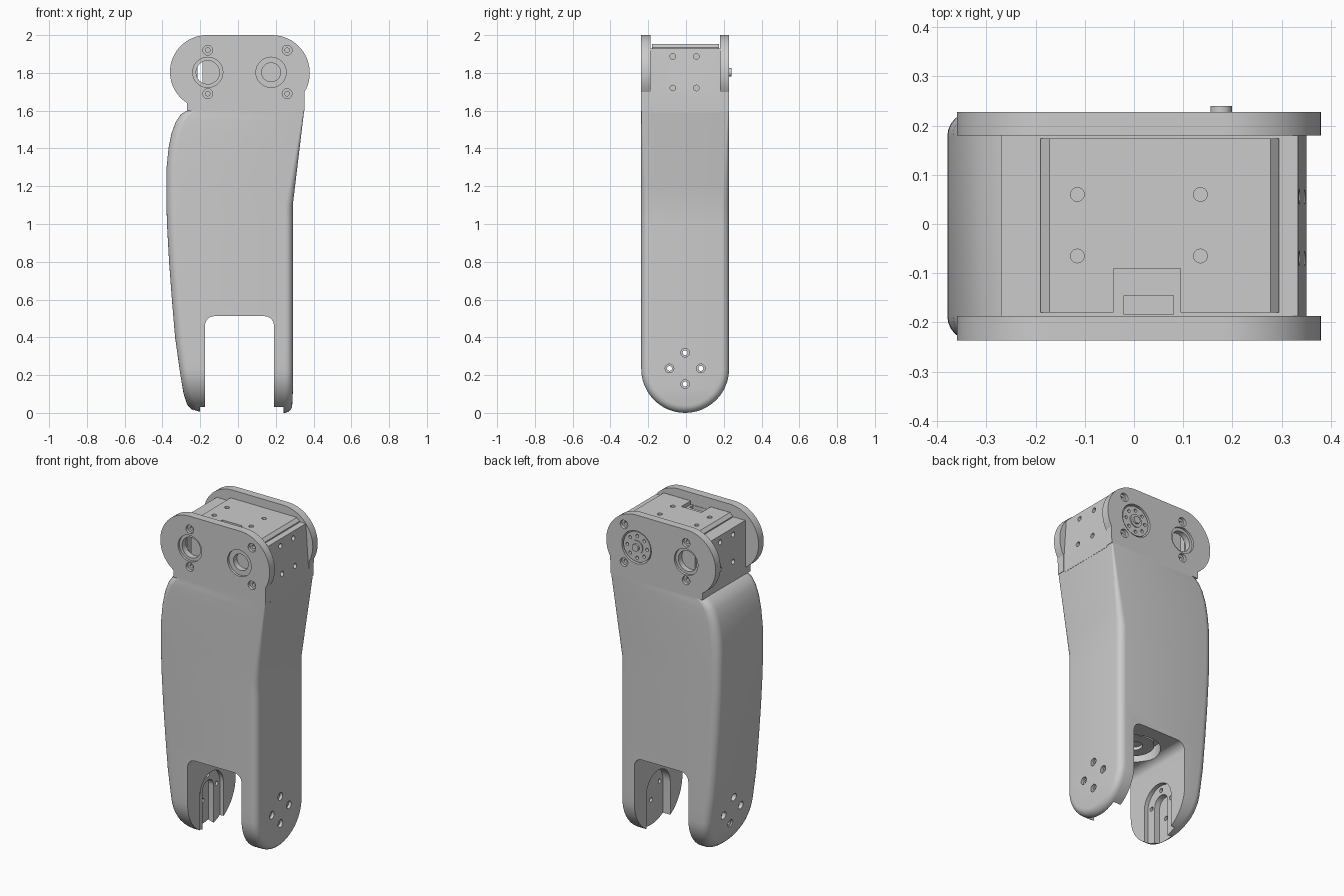
import bpy, bmesh, math

if "Cube" in bpy.data.objects:
    bpy.data.objects.remove(bpy.data.objects["Cube"])

CY, R = -0.0045, 0.2325          # body centre in y, half width / bottom radius


def finish(name, bm):
    bmesh.ops.recalc_face_normals(bm, faces=bm.faces)
    me = bpy.data.meshes.new(name)
    bm.to_mesh(me)
    bm.free()
    ob = bpy.data.objects.new(name, me)
    bpy.context.collection.objects.link(ob)
    return ob


def prism(name, pts, axis, a, b):
    """Extrude a 2D outline along an axis from a to b."""
    put = {'x': lambda u, v, t: (t, u, v),
           'y': lambda u, v, t: (u, t, v),
           'z': lambda u, v, t: (u, v, t)}[axis]
    bm = bmesh.new()
    lo = [bm.verts.new(put(u, v, a)) for u, v in pts]
    hi = [bm.verts.new(put(u, v, b)) for u, v in pts]
    bm.faces.new(lo)
    bm.faces.new(hi[::-1])
    n = len(pts)
    for i in range(n):
        j = (i + 1) % n
        bm.faces.new((lo[i], lo[j], hi[j], hi[i]))
    return finish(name, bm)


def arc(cu, cv, r, a0, a1, n):
    return [(cu + r * math.cos(math.radians(a0 + (a1 - a0) * i / n)),
             cv + r * math.sin(math.radians(a0 + (a1 - a0) * i / n))) for i in range(n + 1)]


def disc(name, u, v, r, axis, a, b, n=32):
    return prism(name, arc(u, v, r, 0, 360, n)[:-1], axis, a, b)


def rect(u0, u1, v0, v1):
    return [(u0, v0), (u1, v0), (u1, v1), (u0, v1)]


def cut(ob, cutter):
    m = ob.modifiers.new("cut", 'BOOLEAN')
    m.operation, m.solver, m.object = 'DIFFERENCE', 'EXACT', cutter
    bpy.context.view_layer.objects.active = ob
    bpy.ops.object.modifier_apply(modifier=m.name)
    bpy.data.objects.remove(cutter)


def drill(ob, u, v, r, axis, a, b, n=32):
    cut(ob, disc("cutter", u, v, r, axis, a, b, n))


def interp(table, z):
    for (z0, x0), (z1, x1) in zip(table, table[1:]):
        if z <= z1:
            return x0 + (x1 - x0) * (z - z0) / (z1 - z0)
    return table[-1][1]


# Leg shell: U-shaped outline lofted across x, with rounded edges
LEFT = [(0, -.245), (.04, -.268), (.1, -.288), (.2, -.305), (.4, -.333), (.6, -.35), (.8, -.365),
        (1, -.376), (1.15, -.38), (1.3, -.378), (1.4, -.368), (1.48, -.352), (1.54, -.33),
        (1.58, -.303), (1.6, -.27)]
RIGHT = [(0, .285), (.1, .29), (1.1, .29), (1.6, .35)]
STRAIGHT = [.3, .4, .5, .6, .7, .8, .9, 1, 1.1, 1.2, 1.3, 1.4, 1.48, 1.54, 1.58, 1.6]
bm = bmesh.new()
rings = []
steps = [(s, math.radians(15 * k)) for s, ks in ((0, range(7)), (1, range(6, -1, -1))) for k in ks]
for side, th in steps:
    r = .04 if side else .05
    rows = []
    for i in range(13):
        a = math.radians(7.5 * i)
        rad = R - r * (1 - math.sin(th))
        rows.append((rad * math.sin(a), R - rad * math.cos(a), r * (1 - math.cos(th))))
    for z in STRAIGHT:
        f = max(.15, 1 - (z - 1.1) * 1.7) if side and z > 1.1 else 1
        rows.append((R - f * r * (1 - math.sin(th)), z, f * r * (1 - math.cos(th))))
    xs = [interp(RIGHT, z) - t if side else interp(LEFT, z) + t for _, z, t in rows]
    pos = [bm.verts.new((x, CY + h, z)) for x, (h, z, _) in zip(xs, rows)]
    neg = [pos[0]] + [bm.verts.new((x, CY - h, z)) for x, (h, z, _) in list(zip(xs, rows))[1:]]
    rings.append((pos, neg))
for (p0, n0), (p1, n1) in zip(rings, rings[1:]):
    loop0, loop1 = p0 + n0[:0:-1], p1 + n1[:0:-1]
    for i in range(len(loop0)):
        j = (i + 1) % len(loop0)
        bm.faces.new((loop0[i], loop0[j], loop1[j], loop1[i]))
for p, n in (rings[0], rings[-1]):
    bm.faces.new((p[0], p[1], n[1]))
    for i in range(1, len(p) - 1):
        bm.faces.new((p[i], p[i + 1], n[i + 1], n[i]))
shell = finish("leg_shell", bm)

# Fork opening with rounded inner corners
fork = [(-.175, -.1), (.19, -.1)] + arc(.14, .462, .05, 0, 90, 8) + arc(-.125, .462, .05, 90, 180, 8)
cut(shell, prism("cutter", fork, 'y', -.5, .5))


def arch(w, base=-.1):
    return [(CY - w, base), (CY + w, base)] + arc(CY, R, w, 0, 180, 20)


# Arched slots inside the fork arms, open at the bottom
cut(shell, prism("cutter", arch(.115), 'x', -.2, -.17))
cut(shell, prism("cutter", arch(.055), 'x', -.235, -.17))
cut(shell, prism("cutter", arch(.115), 'x', .185, .24))
# Round recess in the fork ceiling
drill(shell, 0, CY, .15, 'z', .45, .58, 40)
# Arm screw holes, countersunk from outside
holes = [(CY + .083 * c, R + .003 + .083 * s) for c, s in ((1, 0), (0, 1), (-1, 0), (0, -1))]
for y, z in holes:
    drill(shell, y, z, .013, 'x', -.5, .5, 20)
    drill(shell, y, z, .023, 'x', .272, .4, 20)
    drill(shell, y, z, .023, 'x', -.4, -.285, 20)
pivot = disc("fork_pivot_disc", 0, CY, .115, 'z', .53, .6, 40)
drill(pivot, 0, CY, .05, 'z', .5, .55)

# Two side plates of the upper bracket
outline = [(-.27, 1.598), (.352, 1.598)] + arc(.18, 1.8, .2, -30, 90, 20) \
    + arc(-.165, 1.805, .195, 90, 237, 24)
plates = []
for name, y0, y1, outer in (("front_plate", -.237, -.187, -1), ("back_plate", .18, .228, 1)):
    plate = prism(name, outline, 'y', y0, y1)
    face = y1 if outer > 0 else y0

    def bore(x, z, r, depth, n=32):
        drill(plate, x, z, r, 'y', *sorted((face + outer * .02, face - outer * depth)), n)

    bore(-.16, 1.803, .08, .014)
    bore(-.16, 1.803, .062, .09)
    if outer < 0:
        bore(.175, 1.803, .08, .014)
        bore(.175, 1.803, .05, .09)
    else:
        bore(.175, 1.803, .1, .09)
    for x in (-.16, .26):
        for z in (1.69, 1.92):
            bore(x, z, .026, .018, 20)
            bore(x, z, .012, .035, 16)
    plates.append(plate)

# Motor housing between the plates, with a see-through gap and screw holes
housing = prism("motor_housing", [(-.27, 1.59), (.35, 1.59), (.35, 1.68), (.333, 1.928), (-.27, 1.928)],
                'y', -.188, .181)
cut(housing, prism("cutter", rect(-.215, -.188, 1.72, 1.89), 'y', -.5, .5))
for y in (-.07, .055):
    for z in (1.72, 1.887):
        drill(housing, y, z, .015, 'x', .31, .4, 16)
        drill(housing, y, z, .015, 'x', -.3, -.245, 16)
lid = prism("motor_lid", [(-.19, 1.9), (.295, 1.9), (.295, 1.935), (.277, 1.953), (-.172, 1.953), (-.19, 1.935)],
            'y', -.18, .174)
for ob in (housing, lid):
    cut(ob, prism("cutter", rect(-.02, .08, -.184, -.145), 'z', 1.8, 2.1))
cut(lid, prism("cutter", rect(-.042, .094, -.2, -.09), 'z', 1.93, 2.1))
for x in (-.115, .135):
    for y in (-.065, .06):
        drill(lid, x, y, .014, 'z', 1.92, 2.1, 20)

# Output horn with a ring of screw holes and centre shaft
horn = disc("output_horn", .175, 1.803, .092, 'y', .175, .222, 40)
for i in range(8):
    a = math.radians(45 * i)
    drill(horn, .175 + .067 * math.cos(a), 1.803 + .067 * math.sin(a), .01, 'y', .2, .3, 12)
hub = disc("horn_hub", .175, 1.803, .04, 'y', .2, .228)
shaft = disc("horn_shaft", .177, 1.803, .022, 'y', .2, .24, 24)

# Smooth round surfaces, crisp edges
for ob in list(bpy.context.collection.objects):
    bpy.ops.object.select_all(action='DESELECT')
    ob.select_set(True)
    bpy.context.view_layer.objects.active = ob
    bpy.ops.object.shade_smooth_by_angle(angle=math.radians(25))
